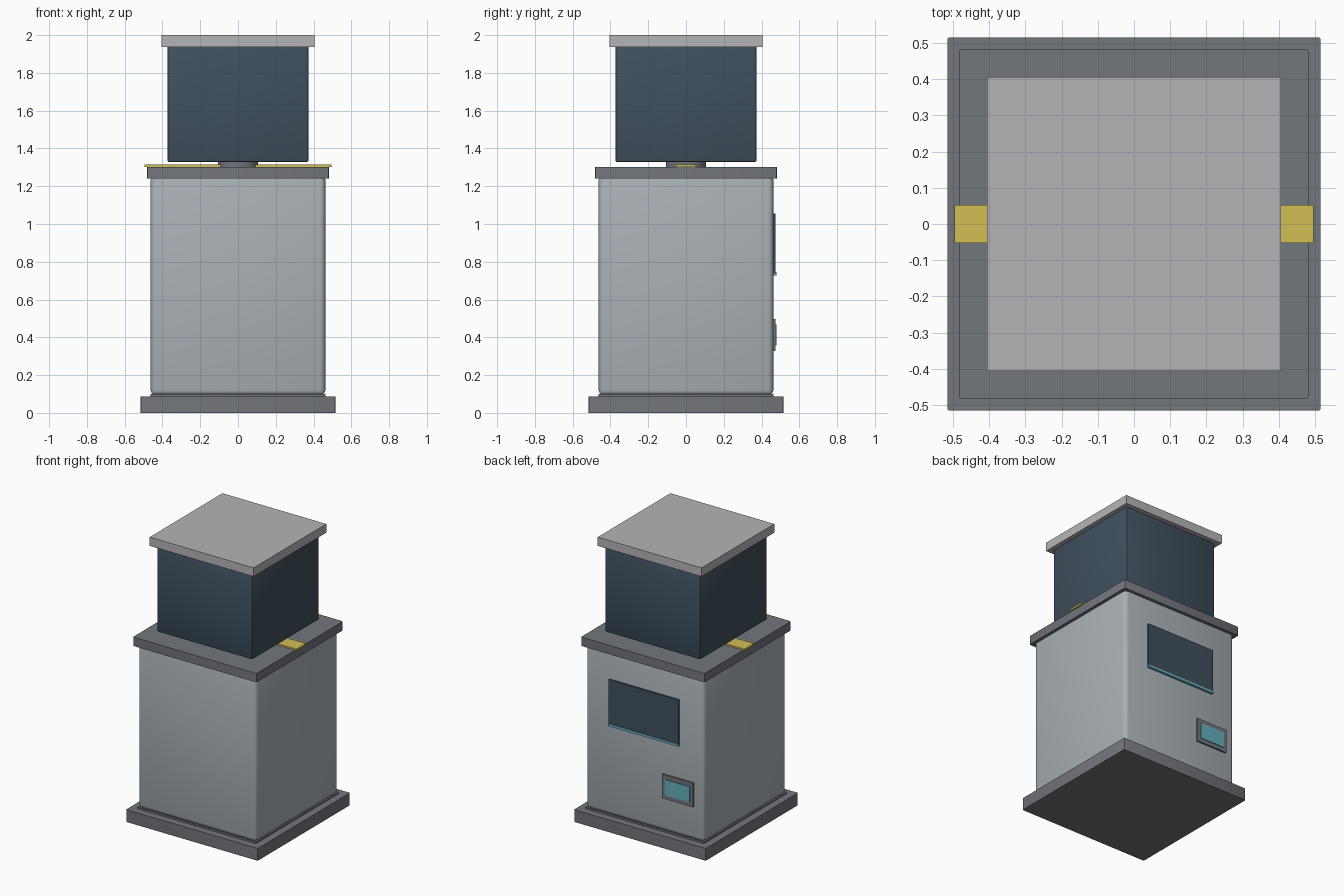
import bpy
import bmesh

if "Cube" in bpy.data.objects:
    bpy.data.objects.remove(bpy.data.objects["Cube"])


def material(name, rgb):
    m = bpy.data.materials.new(name)
    m.diffuse_color = (*rgb, 1)
    m.use_nodes = True
    m.node_tree.nodes["Principled BSDF"].inputs["Base Color"].default_value = m.diffuse_color
    return m


STEEL = material("light_steel", (0.40, 0.44, 0.47))
DARK = material("dark_grey", (0.17, 0.18, 0.20))
LID = material("lid_grey", (0.46, 0.46, 0.48))
NAVY = material("dark_blue", (0.05, 0.08, 0.11))
YELLOW = material("yellow", (0.65, 0.52, 0.09))
TEAL = material("teal", (0.13, 0.43, 0.50))


def box(name, x, y, z, mat, bevel=0, segments=1, upright_only=False):
    """Box from (min, max) ranges, with optional rounded edges."""
    bm = bmesh.new()
    bmesh.ops.create_cube(bm, size=1)
    for v in bm.verts:
        for i, (lo, hi) in enumerate((x, y, z)):
            v.co[i] = hi if v.co[i] > 0 else lo
    if bevel:
        edges = [e for e in bm.edges if not upright_only
                 or abs(e.verts[0].co.z - e.verts[1].co.z) > 1e-4]
        bmesh.ops.bevel(bm, geom=edges, offset=bevel, segments=segments,
                        profile=0.5, affect='EDGES')
    return finish(bm, name, mat, bool(bevel))


def finish(bm, name, mat, smooth=False):
    me = bpy.data.meshes.new(name)
    bm.to_mesh(me)
    bm.free()
    me.materials.append(mat)
    ob = bpy.data.objects.new(name, me)
    bpy.context.collection.objects.link(ob)
    if smooth:
        bpy.ops.object.select_all(action='DESELECT')
        bpy.context.view_layer.objects.active = ob
        ob.select_set(True)
        bpy.ops.object.shade_smooth_by_angle()
    return ob


def square(name, half, z, mat, **kw):
    return box(name, (-half, half), (-half, half), z, mat, **kw)


# Plinth, seat ring and main cabinet
square("base_plinth", 0.515, (0, 0.087), DARK, bevel=0.006, segments=2, upright_only=True)
square("plinth_ring", 0.463, (0.08, 0.099), DARK)
square("cabinet_body", 0.462, (0.092, 1.262), STEEL, bevel=0.028, segments=3)
square("cabinet_top", 0.483, (1.24, 1.303), DARK, bevel=0.01, segments=2, upright_only=True)

# Strip across the cabinet top
box("yellow_strip", (-0.495, 0.495), (-0.053, 0.053), (1.301, 1.314), YELLOW)

# Neck between cabinet and head
bm = bmesh.new()
bmesh.ops.create_cone(bm, cap_ends=True, segments=32, radius1=0.107, radius2=0.107, depth=0.04)
bmesh.ops.translate(bm, verts=bm.verts, vec=(0, 0, 1.32))
finish(bm, "neck", DARK, True)

# Head and lid
square("head_box", 0.373, (1.328, 1.945), NAVY, bevel=0.008, segments=2)
square("head_lid", 0.406, (1.938, 2.0), LID)

# Large display on the back, with a bright strip along its foot
box("display_panel", (-0.273, 0.273), (0.455, 0.474), (0.735, 1.055), NAVY)
box("display_strip", (-0.273, 0.273), (0.455, 0.479), (0.728, 0.745), TEAL)

# Small framed screen below it
box("small_frame", (-0.387, -0.143), (0.455, 0.474), (0.328, 0.498), DARK)
box("small_screen", (-0.362, -0.168), (0.46, 0.479), (0.356, 0.468), TEAL)
